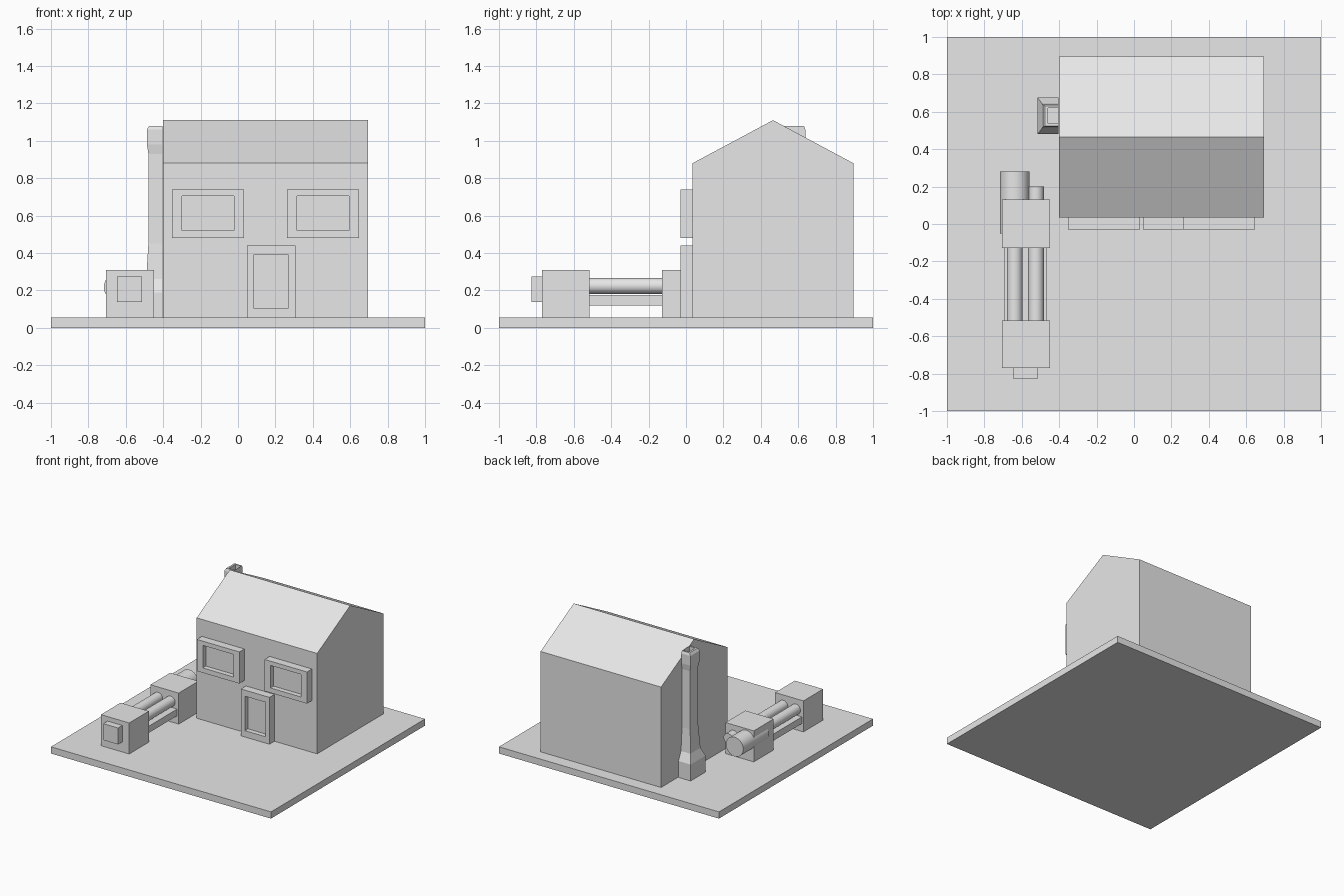
import bpy
import bmesh
import math

cube = bpy.data.objects.get("Cube")
if cube:
    bpy.data.objects.remove(cube, do_unlink=True)

grey = bpy.data.materials.new("plain grey")
grey.use_nodes = True
grey.diffuse_color = (0.8, 0.8, 0.8, 1)
grey.node_tree.nodes["Principled BSDF"].inputs["Base Color"].default_value = (0.8, 0.8, 0.8, 1)


def finish(name, bm):
    bmesh.ops.recalc_face_normals(bm, faces=bm.faces)
    mesh = bpy.data.meshes.new(name)
    bm.to_mesh(mesh)
    bm.free()
    mesh.materials.append(grey)
    obj = bpy.data.objects.new(name, mesh)
    bpy.context.collection.objects.link(obj)
    return obj


def loft(name, rings):
    """Join rings of equally many points and cap both ends."""
    bm = bmesh.new()
    loops = [[bm.verts.new(p) for p in ring] for ring in rings]
    for a, b in zip(loops, loops[1:]):
        for i in range(len(a)):
            j = (i + 1) % len(a)
            bm.faces.new((a[i], a[j], b[j], b[i]))
    bm.faces.new(loops[0])
    bm.faces.new(loops[-1])
    return finish(name, bm)


def rect_xz(y, x0, x1, z0, z1):
    return [(x0, y, z0), (x1, y, z0), (x1, y, z1), (x0, y, z1)]


def box(name, x, y, z):
    return loft(name, [rect_xz(v, *x, *z) for v in y])


def rod(name, x, z, radius, y0, y1, sides=32):
    angles = [2 * math.pi * i / sides for i in range(sides)]
    obj = loft(name, [[(x + radius * math.cos(a), y, z + radius * math.sin(a))
                       for a in angles] for y in (y0, y1)])
    bpy.ops.object.select_all(action="DESELECT")
    obj.select_set(True)
    bpy.context.view_layer.objects.active = obj
    bpy.ops.object.shade_smooth_by_angle(angle=math.radians(40))
    return obj


def recessed_frame(name, outer, inner):
    loft(name, [rect_xz(0.04, *outer), rect_xz(-0.03, *outer),
                rect_xz(-0.03, *inner), rect_xz(0.01, *inner)])


GROUND = 0.055

# Ground slab
box("ground_slab", (-1, 1), (-1, 1), (0, GROUND))

# House body with a gabled roof
gable = [(0.035, GROUND), (0.895, GROUND), (0.895, 0.88), (0.465, 1.11), (0.035, 0.88)]
loft("house", [[(x, y, z) for y, z in gable] for x in (-0.4, 0.695)])

# Windows and door
for name, x0 in (("window_right", -0.353), ("window_left", 0.262)):
    recessed_frame(name, (x0, x0 + 0.386, 0.48, 0.74),
                   (x0 + 0.054, x0 + 0.332, 0.52, 0.705))
recessed_frame("door", (0.047, 0.307, GROUND, 0.44), (0.083, 0.271, 0.107, 0.39))

# Chimney: height, half width, half depth, ending in the flue hole
chimney = [(GROUND, 0.055, 0.097), (0.19, 0.055, 0.097), (0.26, 0.043, 0.065),
           (0.45, 0.037, 0.052), (0.93, 0.037, 0.052), (0.98, 0.041, 0.06),
           (1.06, 0.041, 0.06), (1.08, 0.035, 0.053), (1.08, 0.027, 0.042),
           (1.04, 0.027, 0.042)]
loft("chimney", [[(-0.405 - hx + sx * hx, 0.578 + sy * hy, z)
                  for sx, sy in ((-1, -1), (1, -1), (1, 1), (-1, 1))]
                 for z, hx, hy in chimney])

# Machine: two blocks joined by rods and a flat bar
for name, y in (("front_block", (-0.77, -0.515)), ("rear_block", (-0.127, 0.13))):
    box(name, (-0.707, -0.45), y, (GROUND, 0.31))
box("front_knob", (-0.647, -0.513), (-0.825, -0.76), (0.138, 0.273))
box("lower_bar", (-0.693, -0.464), (-0.53, -0.11), (0.12, 0.175))
for name, x in (("rod_right", -0.638), ("rod_left", -0.524)):
    rod(name, x, 0.224, 0.042, -0.53, 0.2)
rod("rear_drum", -0.638, 0.218, 0.079, -0.05, 0.28)
